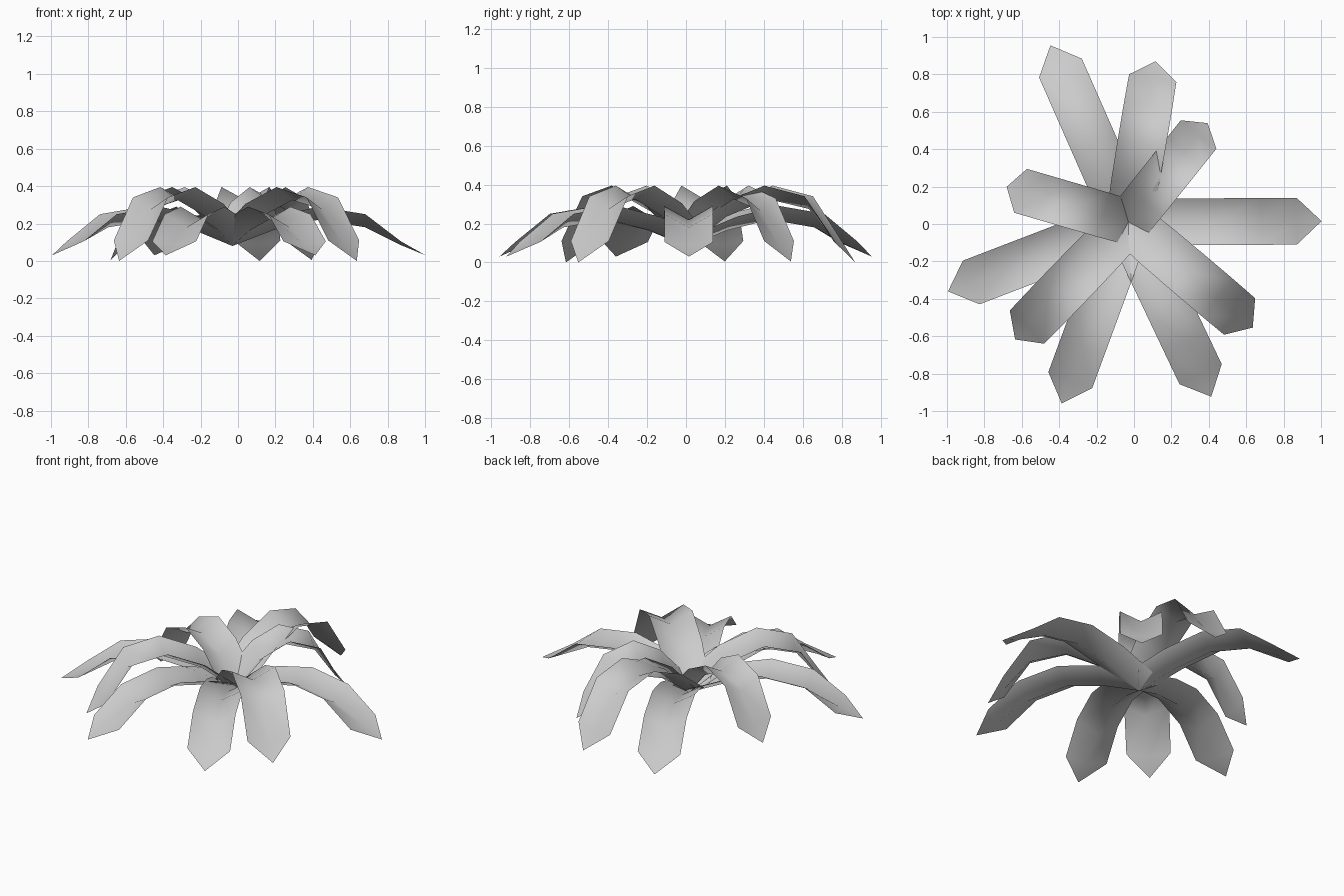
import bpy, bmesh
from math import radians
from mathutils import Matrix, Vector

if "Cube" in bpy.data.objects:
    bpy.data.objects.remove(bpy.data.objects["Cube"])

CENTRE = Vector((-0.03, 0.01, 0))

# Station: (radius, midrib height, half width, edge lift above midrib)
LONG = [(0.0, 0.08, 0.12, 0.07), (0.22, 0.165, 0.125, 0.07), (0.46, 0.22, 0.125, 0.07),
        (0.71, 0.18, 0.125, 0.07), (0.9, 0.085, 0.125, 0.02)]
MID = [(0.0, 0.08, 0.12, 0.07), (0.2, 0.235, 0.128, 0.07), (0.42, 0.325, 0.13, 0.07),
       (0.63, 0.275, 0.13, 0.065), (0.78, 0.09, 0.128, 0.02)]
SHORT = [(0.0, 0.08, 0.12, 0.08), (0.14, 0.24, 0.122, 0.075), (0.3, 0.325, 0.122, 0.07),
         (0.48, 0.265, 0.122, 0.065), (0.6, 0.09, 0.122, 0.02)]


def leaf(name, stations, tip, angle):
    """Folded, drooping blade with a pointed end, turned about the crown."""
    bm = bmesh.new()
    rows = [[bm.verts.new((r, s * w, z + abs(s) * lift)) for s in (-1, 0, 1)]
            for r, z, w, lift in stations]
    for a, b in zip(rows, rows[1:]):
        for i in range(2):
            bm.faces.new((a[i], b[i], b[i + 1], a[i + 1]))
    end = bm.verts.new((tip[0], 0, tip[1]))
    last = rows[-1]
    bm.faces.new((last[0], end, last[1]))
    bm.faces.new((last[1], end, last[2]))
    for f in bm.faces:
        f.smooth = True
    bm.transform(Matrix.Translation(CENTRE) @ Matrix.Rotation(radians(angle), 4, 'Z'))
    mesh = bpy.data.meshes.new(name)
    bm.to_mesh(mesh)
    bm.free()
    bpy.context.collection.objects.link(bpy.data.objects.new(name, mesh))


# Outer, middle and inner rings of leaves
for i, a in enumerate((0.3, 113.8, 201, 249.8, 295.4)):
    leaf(f"outer_leaf_{i + 1}", LONG, (1.033, 0.03), a)
for i, a in enumerate((80.4, 226, 319.7)):
    leaf(f"middle_leaf_{i + 1}", MID, (0.872, 0.0), a)
for i, a in enumerate((51.3, 163.8)):
    leaf(f"inner_leaf_{i + 1}", SHORT, (0.678, 0.005), a)
